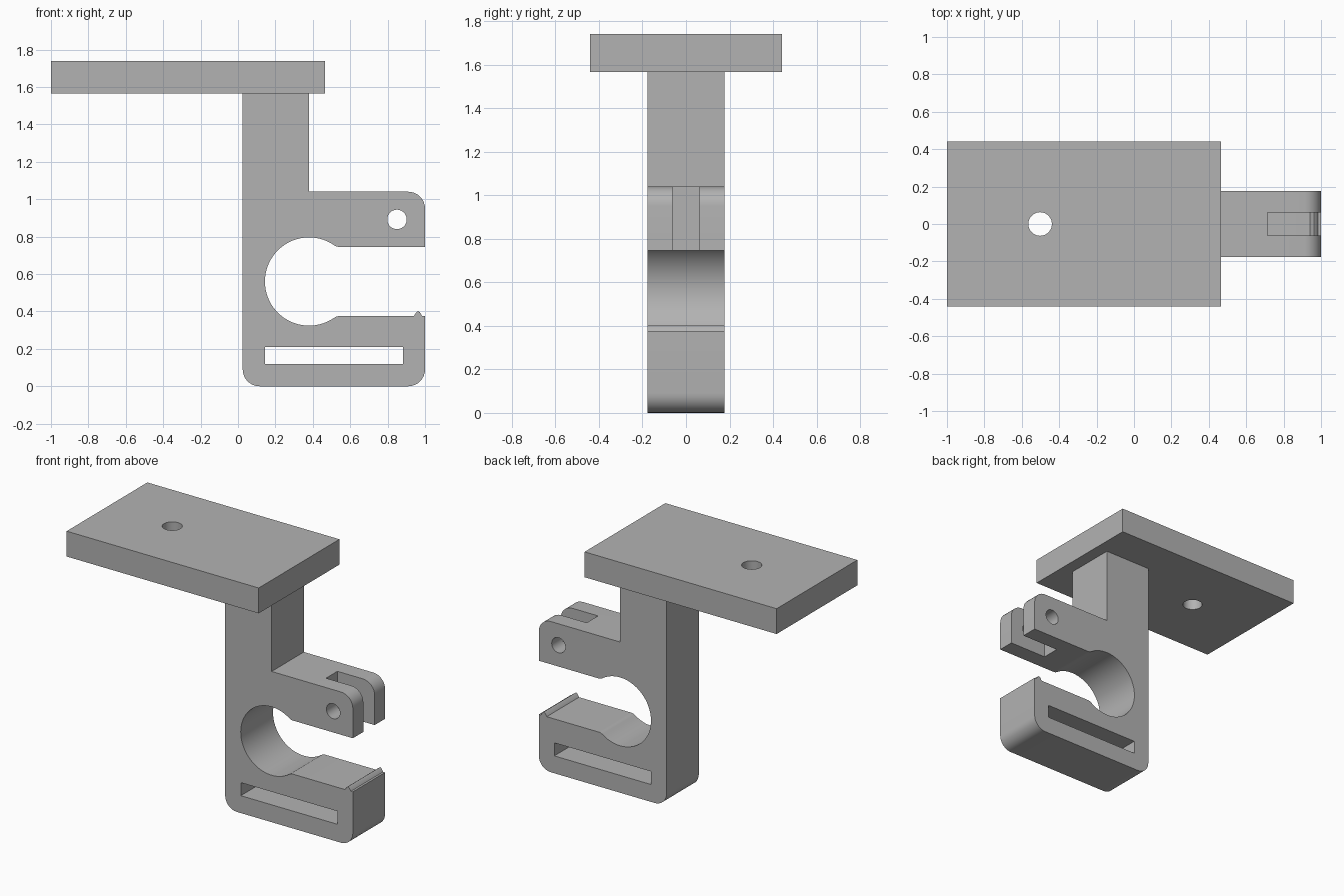
import bpy, bmesh
from math import sin, cos, atan2, radians, degrees, sqrt
from mathutils import Matrix

cube = bpy.data.objects.get("Cube")
if cube:
    bpy.data.objects.remove(cube, do_unlink=True)

grey = bpy.data.materials.new("plain grey")
grey.use_nodes = True
colour = (0.45, 0.45, 0.45, 1)
grey.diffuse_color = colour
grey.node_tree.nodes["Principled BSDF"].inputs["Base Color"].default_value = colour


def finish(bm, name):
    bmesh.ops.recalc_face_normals(bm, faces=bm.faces)
    mesh = bpy.data.meshes.new(name)
    bm.to_mesh(mesh)
    bm.free()
    mesh.materials.append(grey)
    obj = bpy.data.objects.new(name, mesh)
    bpy.context.collection.objects.link(obj)
    return obj


def box(name, x0, x1, y0, y1, z0, z1):
    bm = bmesh.new()
    centre = Matrix.Translation(((x0 + x1) / 2, (y0 + y1) / 2, (z0 + z1) / 2))
    size = Matrix.Diagonal((x1 - x0, y1 - y0, z1 - z0, 1))
    bmesh.ops.create_cube(bm, size=1, matrix=centre @ size)
    return finish(bm, name)


def rod(name, centre, radius, depth, turn=0):
    bm = bmesh.new()
    matrix = Matrix.Translation(centre) @ Matrix.Rotation(radians(turn), 4, 'X')
    bmesh.ops.create_cone(bm, cap_ends=True, segments=48, radius1=radius,
                          radius2=radius, depth=depth, matrix=matrix)
    return finish(bm, name)


def arc(x, z, r, start, end, steps=8):
    angles = [radians(start + (end - start) * i / steps) for i in range(steps + 1)]
    return [(x + r * cos(a), z + r * sin(a)) for a in angles]


def cut(obj, cutters):
    for cutter in cutters:
        mod = obj.modifiers.new(cutter.name, 'BOOLEAN')
        mod.operation = 'DIFFERENCE'
        mod.solver = 'EXACT'
        mod.object = cutter
        bpy.context.view_layer.objects.active = obj
        bpy.ops.object.modifier_apply(modifier=mod.name)
        bpy.data.objects.remove(cutter, do_unlink=True)


def smooth(obj):
    bpy.ops.object.select_all(action='DESELECT')
    obj.select_set(True)
    bpy.context.view_layer.objects.active = obj
    bpy.ops.object.shade_smooth_by_angle(angle=radians(25))


# Main dimensions
left, right, post_right = 0.025, 1.0, 0.38
half_width, corner = 0.176, 0.09
arm_top, plate_bottom, plate_top = 1.04, 1.565, 1.74
bore_x, bore_z, bore_r = 0.38, 0.56, 0.236
half_gap, fillet = 0.185, 0.05

# Mouth fillets are tangent to the bore and the jaw faces
rise = half_gap + fillet
run = sqrt((bore_r + fillet) ** 2 - rise ** 2)
tangent = degrees(atan2(rise, run))

# Bracket side profile: post, lower jaw with lip, round bore and upper arm
profile = (
    arc(left + corner, corner, corner, 180, 270)
    + arc(right - corner, corner, corner, 270, 360)
    + [(right, bore_z - half_gap), (0.985, bore_z - half_gap), (0.973, 0.395),
       (0.963, 0.402), (0.953, 0.395), (0.94, bore_z - half_gap)]
    + arc(bore_x + run, bore_z - rise, fillet, 90, 180 - tangent)
    + arc(bore_x, bore_z, bore_r, -tangent, tangent - 360, 48)[1:-1]
    + arc(bore_x + run, bore_z + rise, fillet, 180 + tangent, 270)
    + [(right, bore_z + half_gap)]
    + arc(right - corner, arm_top - corner, corner, 0, 90)
    + [(post_right, arm_top), (post_right, plate_bottom), (left, plate_bottom)]
)
bm = bmesh.new()
face = bm.faces.new([bm.verts.new((x, -half_width, z)) for x, z in profile])
extruded = bmesh.ops.extrude_face_region(bm, geom=[face])["geom"]
bmesh.ops.translate(bm, vec=(0, 2 * half_width, 0),
                    verts=[v for v in extruded if isinstance(v, bmesh.types.BMVert)])
bracket = finish(bm, "clamp_bracket")

# Strap slot, fork gap and pin hole
cut(bracket, [
    box("strap_slot", 0.145, 0.882, -0.5, 0.5, 0.12, 0.21),
    box("fork_gap", 0.715, 1.2, -0.062, 0.062, 0.65, 1.2),
    rod("pin_hole", (0.85, 0, 0.892), 0.052, 1, 90),
])
smooth(bracket)

# Mounting plate with screw hole
plate = box("mounting_plate", -1, 0.466, -0.44, 0.44, plate_bottom, plate_top)
cut(plate, [rod("screw_hole", (-0.502, 0, 1.65), 0.063, 1)])
smooth(plate)
